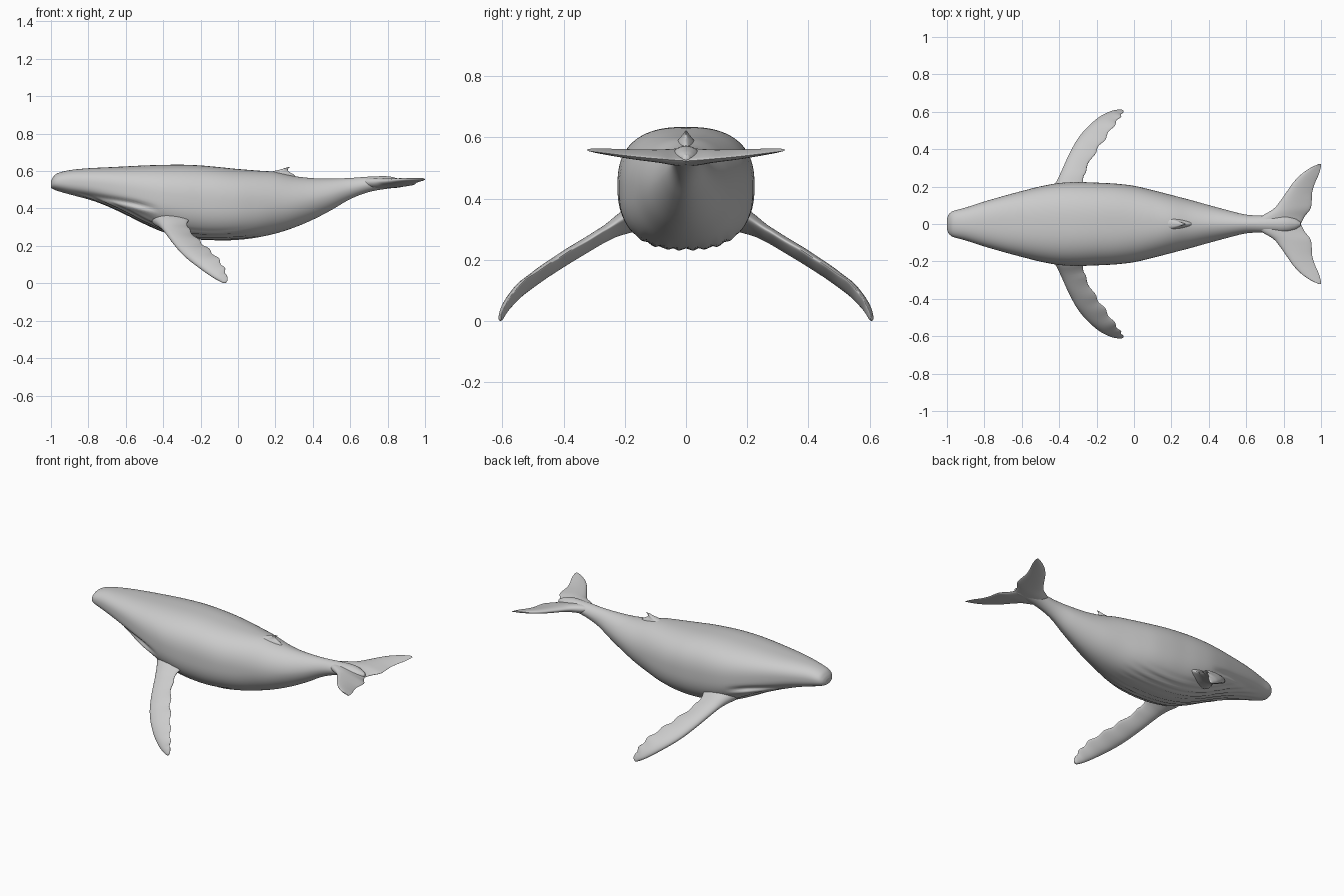
import bpy, bmesh, math
from mathutils import Vector

if "Cube" in bpy.data.objects:
    bpy.data.objects.remove(bpy.data.objects["Cube"])

grey = bpy.data.materials.new("whale grey")
grey.diffuse_color = (0.6, 0.6, 0.6, 1)
grey.use_nodes = True
grey.node_tree.nodes["Principled BSDF"].inputs["Base Color"].default_value = grey.diffuse_color


def smooth_stations(rows, steps):
    """Catmull-Rom interpolation through rows of numbers."""
    out = []
    for i in range(len(rows) - 1):
        a, b, c, d = (rows[min(max(i + k, 0), len(rows) - 1)] for k in (-1, 0, 1, 2))
        for s in range(steps):
            t = s / steps
            out.append([0.5 * (2 * q + (r - p) * t + (2 * p - 5 * q + 4 * r - w) * t * t
                               + (3 * q - p - 3 * r + w) * t ** 3)
                        for p, q, r, w in zip(a, b, c, d)])
    return out + [list(rows[-1])]


def loft(name, rings):
    """Skin closed rings into a capped, smooth object."""
    bm = bmesh.new()
    loops = [[bm.verts.new(p) for p in ring] for ring in rings]
    n = len(loops[0])
    for a, b in zip(loops, loops[1:]):
        for i in range(n):
            j = (i + 1) % n
            bm.faces.new((a[i], a[j], b[j], b[i]))
    bm.faces.new(loops[0][::-1])
    bm.faces.new(loops[-1])
    bmesh.ops.recalc_face_normals(bm, faces=bm.faces)
    me = bpy.data.meshes.new(name)
    bm.to_mesh(me)
    bm.free()
    me.materials.append(grey)
    ob = bpy.data.objects.new(name, me)
    bpy.context.collection.objects.link(ob)
    bpy.ops.object.select_all(action='DESELECT')
    ob.select_set(True)
    bpy.context.view_layer.objects.active = ob
    bpy.ops.object.shade_smooth_by_angle(angle=math.radians(60))
    return ob


def foil(le, te, thick, normal, n=28):
    """Teardrop section between a leading and a trailing edge point."""
    ring = []
    for i in range(n):
        a = 2 * math.pi * i / n
        u = (1 - math.cos(a)) / 2
        h = math.sin(a) * (1.25 - 0.75 * u) * thick / 2
        ring.append(le.lerp(te, u) + normal * h)
    return ring


# Body: x, top z, bottom z, half width, squareness
body = [
    (-1.0, .545, .512, .028, 2.0), (-.99, .566, .504, .052, 2.1),
    (-.965, .588, .494, .070, 2.2), (-.9, .605, .475, .088, 2.3),
    (-.8, .615, .450, .120, 2.4), (-.7, .620, .415, .149, 2.5),
    (-.6, .625, .370, .176, 2.5), (-.5, .630, .320, .201, 2.5),
    (-.4, .633, .277, .219, 2.5), (-.3, .634, .250, .224, 2.5),
    (-.2, .630, .236, .221, 2.5), (-.1, .621, .233, .216, 2.5),
    (0, .611, .235, .204, 2.4), (.1, .603, .245, .181, 2.3),
    (.2, .595, .266, .155, 2.1), (.3, .573, .298, .129, 2.0),
    (.4, .562, .340, .101, 1.9), (.5, .560, .392, .074, 1.9),
    (.6, .563, .450, .050, 1.9), (.7, .570, .488, .045, 1.9),
    (.8, .572, .506, .045, 1.9), (.86, .558, .512, .030, 1.9),
    (.89, .543, .520, .010, 2.0)]
rings = []
N = 96
for x, top, bot, w, e in smooth_stations(body, 5):
    mid, half = (top + bot) / 2, (top - bot) / 2
    mouth = .50 - .16 * (x + 1) - .25 * max(0, x + .65) ** 2
    fade = max(0, min(1, (-.42 - x) / .12))
    pleat = max(0, min(1, (x + .95) / .3, (.15 - x) / .2))
    ring = []
    for i in range(N):
        a = 2 * math.pi * i / N
        c, s = math.cos(a), math.sin(a)
        y = math.copysign(abs(c) ** (2 / e), c) * w
        z = mid + math.copysign(abs(s) ** (2 / e), s) * half
        # lip crease with a bulging jaw under it
        d = (z - mouth) / .014
        y *= 1 + fade * (.05 * math.exp(-(d + 1.8) ** 2) - .08 * math.exp(-d * d))
        # throat pleats
        if s < -.6:
            z += .004 * pleat * math.cos(y * 150) * min(1, (-s - .6) * 4)
        ring.append((x, y, z))
    rings.append(ring)
loft("body", rings)

# Flippers: leading edge xyz, trailing edge xyz, thickness
flipper = [
    (-.46, .15, .335, -.23, .15, .36, .10),
    (-.425, .205, .31, -.265, .205, .335, .075),
    (-.395, .265, .278, -.268, .26, .30, .052),
    (-.34, .385, .205, -.215, .37, .235, .048),
    (-.285, .475, .145, -.16, .45, .185, .045),
    (-.21, .55, .085, -.105, .53, .13, .040),
    (-.14, .592, .035, -.072, .577, .075, .030),
    (-.085, .606, .004, -.056, .600, .03, .018),
    (-.066, .606, .001, -.056, .605, .015, .006)]
rows = smooth_stations(flipper, 7)
for side, label in ((-1, "right_flipper"), (1, "left_flipper")):
    rings = []
    for k, r in enumerate(rows):
        le, te = Vector(r[:3]), Vector(r[3:6])
        p, q = rows[max(k - 1, 0)], rows[min(k + 1, len(rows) - 1)]
        span = Vector(q[:3]) + Vector(q[3:6]) - Vector(p[:3]) - Vector(p[3:6])
        normal = span.cross(te - le).normalized()
        # scalloped trailing edge
        if 14 < k < 46:
            te = te + (te - le).normalized() * .006 * math.sin(k * .95)
        rings.append([(v.x, v.y * side, v.z) for v in foil(le, te, r[6], normal)])
    loft(label, rings)

# Tail flukes: y, leading x, trailing x, centre z, thickness
fluke = [
    (0, .64, .892, .535, .060), (.04, .68, .912, .536, .056),
    (.08, .745, .943, .538, .046), (.12, .78, .950, .540, .040),
    (.17, .815, .953, .543, .034), (.22, .85, .968, .547, .027),
    (.265, .893, .988, .551, .020), (.30, .943, .998, .554, .013),
    (.322, .99, 1.0, .556, .004)]
half = smooth_stations(fluke, 5)
full = [[-r[0]] + r[1:] for r in half[:0:-1]] + half
loft("tail_flukes", [foil(Vector((l, y, z + .005)), Vector((t, y, z - .012 * (1 - abs(y) / .322))),
                          h, Vector((0, 0, 1))) for y, l, t, z, h in full])

# Dorsal fin: z, leading x, trailing x, thickness
dorsal = [(.55, .06, .33, .11), (.58, .12, .30, .075), (.597, .18, .272, .045),
          (.608, .225, .266, .026), (.616, .250, .272, .014), (.622, .270, .279, .004)]
loft("dorsal_fin", [foil(Vector((l, 0, z)), Vector((t, 0, z)), h, Vector((0, 1, 0)))
                    for z, l, t, h in smooth_stations(dorsal, 4)])
